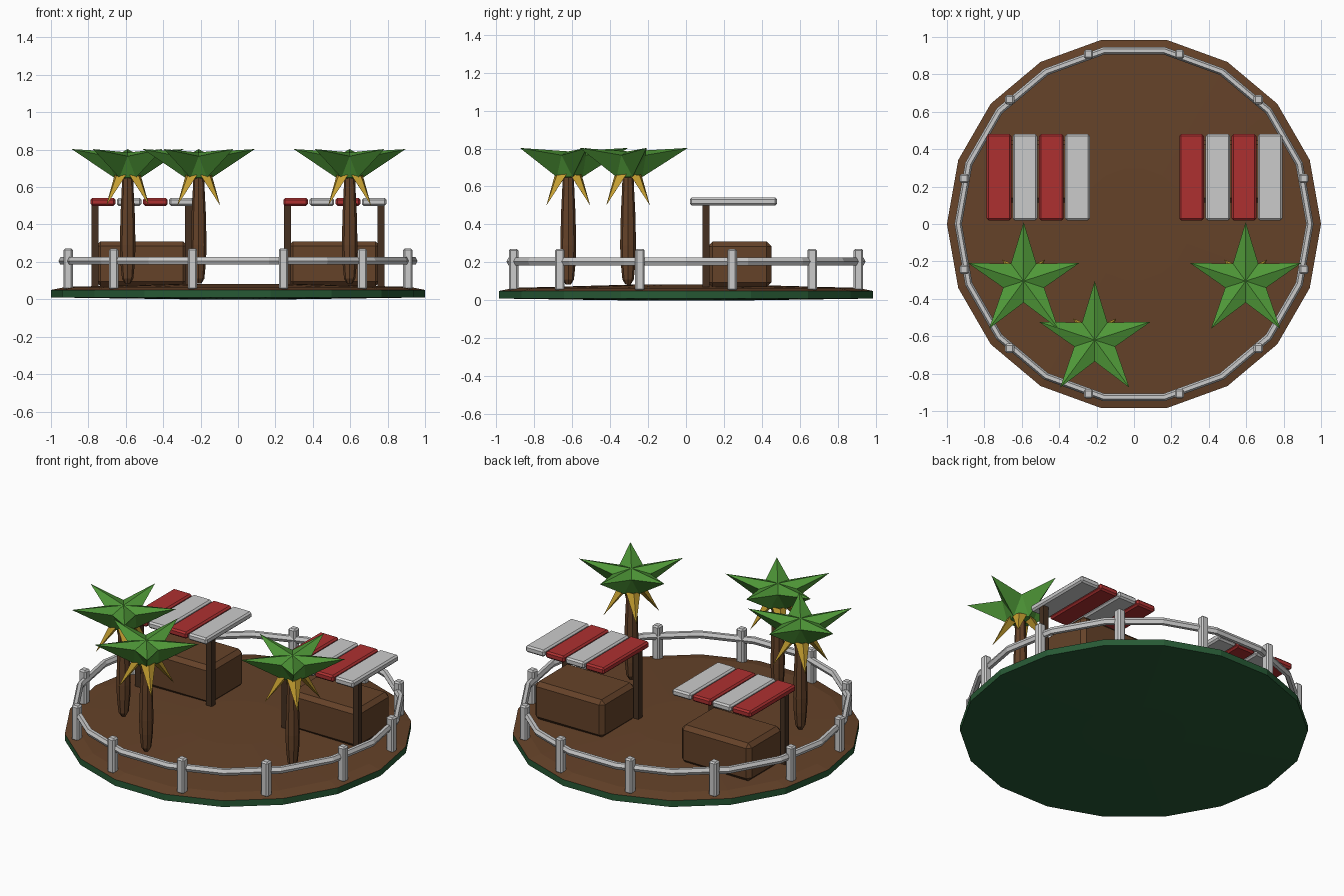
import bpy, bmesh
from math import sin, cos, pi, radians

if "Cube" in bpy.data.objects:
    bpy.data.objects.remove(bpy.data.objects["Cube"])


def material(name, rgb):
    m = bpy.data.materials.new(name)
    m.diffuse_color = (*rgb, 1)
    m.use_nodes = True
    m.node_tree.nodes["Principled BSDF"].inputs["Base Color"].default_value = m.diffuse_color
    return m


BROWN = material("brown", (.13, .055, .022))
DARK = material("dark_brown", (.06, .03, .015))
TURF = material("dark_green", (.02, .10, .035))
LEAF = material("leaf_green", (.08, .32, .04))
YELLOW = material("yellow", (.55, .34, .03))
RED = material("red", (.42, .03, .03))


def add(name, verts, faces, mat=None, loc=(0, 0, 0)):
    me = bpy.data.meshes.new(name)
    me.from_pydata(verts, [], faces)
    bm = bmesh.new()
    bm.from_mesh(me)
    bmesh.ops.recalc_face_normals(bm, faces=bm.faces)
    bm.to_mesh(me)
    bm.free()
    if mat:
        me.materials.append(mat)
    ob = bpy.data.objects.new(name, me)
    ob.location = loc
    bpy.context.collection.objects.link(ob)
    return ob


def box(name, lo, hi, mat=None, bevel=0.0):
    v = [(x, y, z) for x in (lo[0], hi[0]) for y in (lo[1], hi[1]) for z in (lo[2], hi[2])]
    f = [(0, 1, 3, 2), (4, 6, 7, 5), (0, 4, 5, 1), (2, 3, 7, 6), (0, 2, 6, 4), (1, 5, 7, 3)]
    ob = add(name, v, f, mat)
    if bevel:
        b = ob.modifiers.new("bevel", 'BEVEL')
        b.width, b.segments = bevel, 1
    return ob


def lathe(name, profile, n, mat, loc=(0, 0, 0), closed=False):
    """Revolve (radius, z) points; open profiles are capped at both ends."""
    k = len(profile)
    v = [(r * cos(2 * pi * i / n), r * sin(2 * pi * i / n), z) for r, z in profile for i in range(n)]
    f = [(j * n + i, j * n + (i + 1) % n, (j + 1) % k * n + (i + 1) % n, (j + 1) % k * n + i)
         for j in range(k if closed else k - 1) for i in range(n)]
    if not closed:
        f += [tuple(range(n)), tuple(range((k - 1) * n, k * n))]
    return add(name, v, f, mat, loc)


# round island: green underside and rim, low brown mound on top
base = lathe("island", [(.3, 0), (1, .01), (1, .05), (.92, .066), (.3, .083)], 18, TURF)
base.data.materials.append(BROWN)
for p in base.data.polygons:
    if p.normal.z > .5:
        p.material_index = 1

# fence: 18-sided rail with hexagonal section, twelve posts
lathe("fence_rail", [(.94 + .02 * cos(a * pi / 3), .205 + .023 * sin(a * pi / 3)) for a in range(6)],
      18, None, closed=True)
for i in range(12):
    a = radians(15 + 30 * i)
    x, y = .94 * cos(a), .94 * sin(a)
    box("fence_post", (x - .025, y - .025, .05), (x + .025, y + .025, .272), None, .009)

# two stalls: counter, front poles, striped awning
for cx in (-.515, .515):
    box("counter", (cx - .245, .115, .07), (cx + .245, .45, .31), BROWN, .025)
    for s in (-1, 1):
        box("awning_pole", (cx + s * .25 - .019, .087, .07), (cx + s * .25 + .019, .125, .51), DARK)
    for i in range(4):
        x = cx - .207 + i * .14
        box("awning_slat", (x - .066, .02, .50), (x + .066, .48, .542), None if i % 2 else RED, .01)

# palms: trunk, five-armed crown, four drooping yellow leaves
TRUNK = [(.014, .084), (.03, .11), (.039, .2), (.042, .29), (.038, .46), (.032, .58), (.028, .7)]


def polar(r, deg, z):
    return (r * cos(radians(deg)), r * sin(radians(deg)), z)


def palm(x, y):
    loc = (x, y, 0)
    lathe("palm_trunk", TRUNK, 8, BROWN, loc)
    # crown: ridged flat top, underside narrowing to the trunk
    v = [(0, 0, .785), (0, 0, .645)]
    f = []
    for i in range(5):
        a = 90 + 72 * i
        v += [polar(.315, a, .803), polar(.115, a + 36, .765), polar(.075, a, .65)]
        t, n, b = 2 + 3 * i, 3 + 3 * i, 4 + 3 * i
        t2, b2 = 2 + 3 * ((i + 1) % 5), 4 + 3 * ((i + 1) % 5)
        f += [(0, t, n), (0, n, t2), (t, b, n), (n, b2, t2), (n, b, b2), (1, b2, b)]
    add("palm_crown", v, f, LEAF, loc)
    # drooping leaves
    v, f = [], []
    for i in range(4):
        a, k = 45 + 90 * i, 5 * i
        v += [polar(.085, a, .66), polar(.07, a + 38, .665), polar(.03, a, .645),
              polar(.07, a - 38, .665), polar(.163, a, .50)]
        f += [(k, k + 1, k + 2, k + 3)] + [(k + j, k + (j + 1) % 4, k + 4) for j in range(4)]
    add("drooping_leaves", v, f, YELLOW, loc)


for x, y in ((-.59, -.305), (-.21, -.62), (.597, -.305)):
    palm(x, y)
